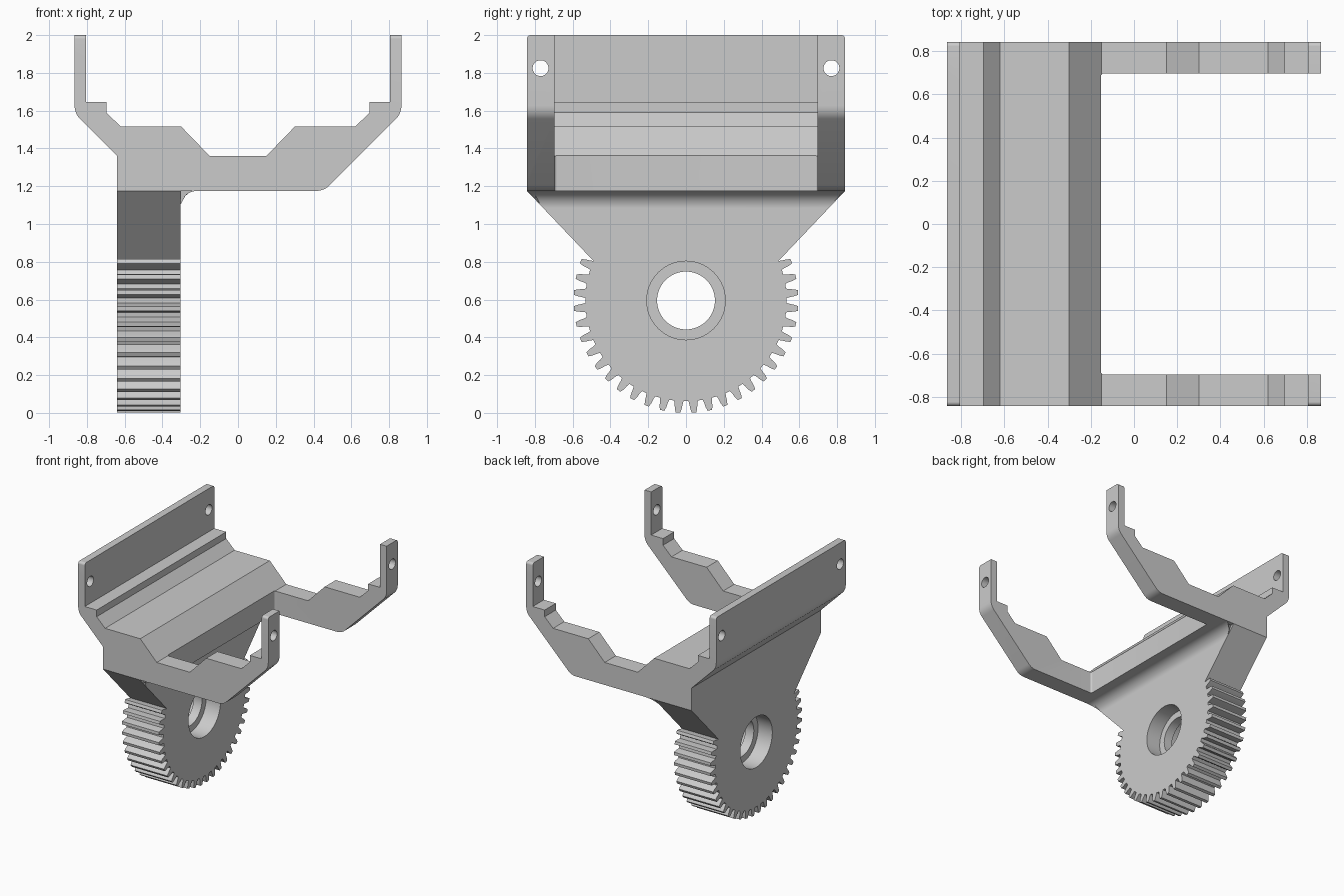
import bpy, bmesh
from math import sin, cos, tan, radians, pi, acos
from mathutils import Vector

cube = bpy.data.objects.get("Cube")
if cube:
    bpy.data.objects.remove(cube, do_unlink=True)

grey = bpy.data.materials.new("light grey plastic")
grey.use_nodes = True
grey.diffuse_color = (0.6, 0.6, 0.6, 1)
grey.node_tree.nodes["Principled BSDF"].inputs["Base Color"].default_value = (0.6, 0.6, 0.6, 1)


def rounded(points, steps=8):
    """Outline from (u, v) or (u, v, radius) corners, filleting those with a radius."""
    out = []
    for i, p in enumerate(points):
        c = Vector(p[:2])
        if len(p) == 2:
            out.append(c)
            continue
        a = (Vector(points[i - 1][:2]) - c).normalized()
        b = (Vector(points[(i + 1) % len(points)][:2]) - c).normalized()
        half = acos(a.dot(b)) / 2
        centre = c + (a + b).normalized() * p[2] / sin(half)
        start = c + a * p[2] / tan(half) - centre
        end = c + b * p[2] / tan(half) - centre
        sweep = start.angle(end)
        for k in range(steps + 1):
            t = k / steps
            out.append(centre + (start * sin((1 - t) * sweep) + end * sin(t * sweep)) / sin(sweep))
    return out


def circle(u, v, r, n=64):
    return [(u + r * cos(2 * pi * k / n), v + r * sin(2 * pi * k / n)) for k in range(n)]


def prism(name, outline, axis, low, high):
    """Extrude an outline along an axis; low and high may be functions of (u, v)."""
    place = {"x": lambda u, v, w: (w, u, v),
             "y": lambda u, v, w: (u, w, v),
             "z": lambda u, v, w: (u, v, w)}[axis]
    bm = bmesh.new()
    rings = []
    for level in (low, high):
        rings.append([bm.verts.new(place(u, v, level(u, v) if callable(level) else level))
                      for u, v in outline])
    bm.faces.new(rings[0])
    bm.faces.new(rings[1])
    n = len(outline)
    for i in range(n):
        j = (i + 1) % n
        bm.faces.new((rings[0][i], rings[0][j], rings[1][j], rings[1][i]))
    bmesh.ops.recalc_face_normals(bm, faces=bm.faces)
    mesh = bpy.data.meshes.new(name)
    bm.to_mesh(mesh)
    bm.free()
    mesh.materials.append(grey)
    obj = bpy.data.objects.new(name, mesh)
    bpy.context.collection.objects.link(obj)
    return obj


def combine(target, tool, operation):
    """Apply a boolean and discard the tool."""
    mod = target.modifiers.new(operation.lower(), "BOOLEAN")
    mod.operation, mod.solver, mod.object = operation, "EXACT", tool
    bpy.context.view_layer.objects.active = target
    bpy.ops.object.modifier_apply(modifier=mod.name)
    bpy.data.objects.remove(tool, do_unlink=True)


HALF, BASE = 0.842, 1.175          # half depth, underside of the cradle
BACK, FACE = -0.64, -0.305         # gear plate faces
AXLE, TIP, ROOT, TEETH = 0.595, 0.595, 0.533, 44

# Cradle: stepped profile run through the full depth
inner = [(0.805, 2), (0.805, 1.645), (0.697, 1.645), (0.697, 1.59),
         (0.62, 1.515), (0.3, 1.515), (0.15, 1.36)]
profile = [(-0.865, 2), (-0.865, 1.585, 0.1), (BACK, 1.36), (BACK, BASE),
           (0.455, BASE, 0.1), (0.865, 1.585, 0.1), (0.865, 2)]
profile += inner + [(-x, z) for x, z in reversed(inner)]
bracket = prism("gear_bracket", rounded(profile), "y", -HALF, HALF)

# Rounded upper corners of the upright plates
envelope = rounded([(-HALF, 1), (HALF, 1), (HALF, 2, 0.02), (-HALF, 2, 0.02)])
combine(bracket, prism("corner_trim", envelope, "x", -1, 1), "INTERSECT")

# Open window that leaves the two arms
window = rounded([(-0.153, -0.697, 0.015), (1, -0.697), (1, 0.697), (-0.153, 0.697, 0.015)])
combine(bracket, prism("window_cutter", window, "z", 1, 2.2), "DIFFERENCE")

# Bolt holes through both uprights
for side in (-1, 1):
    combine(bracket, prism("bolt_cutter", circle(side * 0.77, 1.825, 0.042, 32), "x", -1, 1),
            "DIFFERENCE")

# Gear plate: toothed disc flaring out to the cradle
step = 360 / TEETH
plate = [(-HALF, BASE), (HALF, BASE)]
for k in range(28):
    middle = 2.5 * step - k * step
    for offset, radius in ((2.7, ROOT), (2.2, 0.55), (1.8, 0.575), (1.15, TIP),
                           (-1.15, TIP), (-1.8, 0.575), (-2.2, 0.55), (-2.7, ROOT)):
        a = radians(middle + offset)
        plate.append((radius * cos(a), AXLE + radius * sin(a)))
gear = prism("gear_plate", plate, "x", BACK, FACE)

# Axle bore with a bearing pocket on each face
combine(gear, prism("bore_cutter", circle(0, AXLE, 0.153), "x", -1, 0), "DIFFERENCE")
for low, high in ((-1, BACK + 0.13), (FACE - 0.13, 0)):
    combine(gear, prism("pocket_cutter", circle(0, AXLE, 0.208), "x", low, high), "DIFFERENCE")
combine(bracket, gear, "UNION")

# Fillet under the cradle, ends following the flare
fillet = rounded([(FACE - 0.05, BASE + 0.05), (FACE - 0.05, BASE - 0.09), (FACE, BASE - 0.09)])
fillet += rounded([(FACE, BASE - 0.3), (FACE, BASE, 0.088), (0, BASE)])[1:-1]
fillet += [(FACE + 0.09, BASE), (FACE + 0.09, BASE + 0.05)]


def flare(x, z):
    return HALF - max(0, BASE - z)


combine(bracket, prism("fillet", fillet, "y", lambda x, z: -flare(x, z), flare), "UNION")

# Smooth curved walls, crisp edges
bpy.ops.object.select_all(action="DESELECT")
bracket.select_set(True)
bpy.context.view_layer.objects.active = bracket
bpy.ops.object.shade_smooth_by_angle(angle=radians(25))
